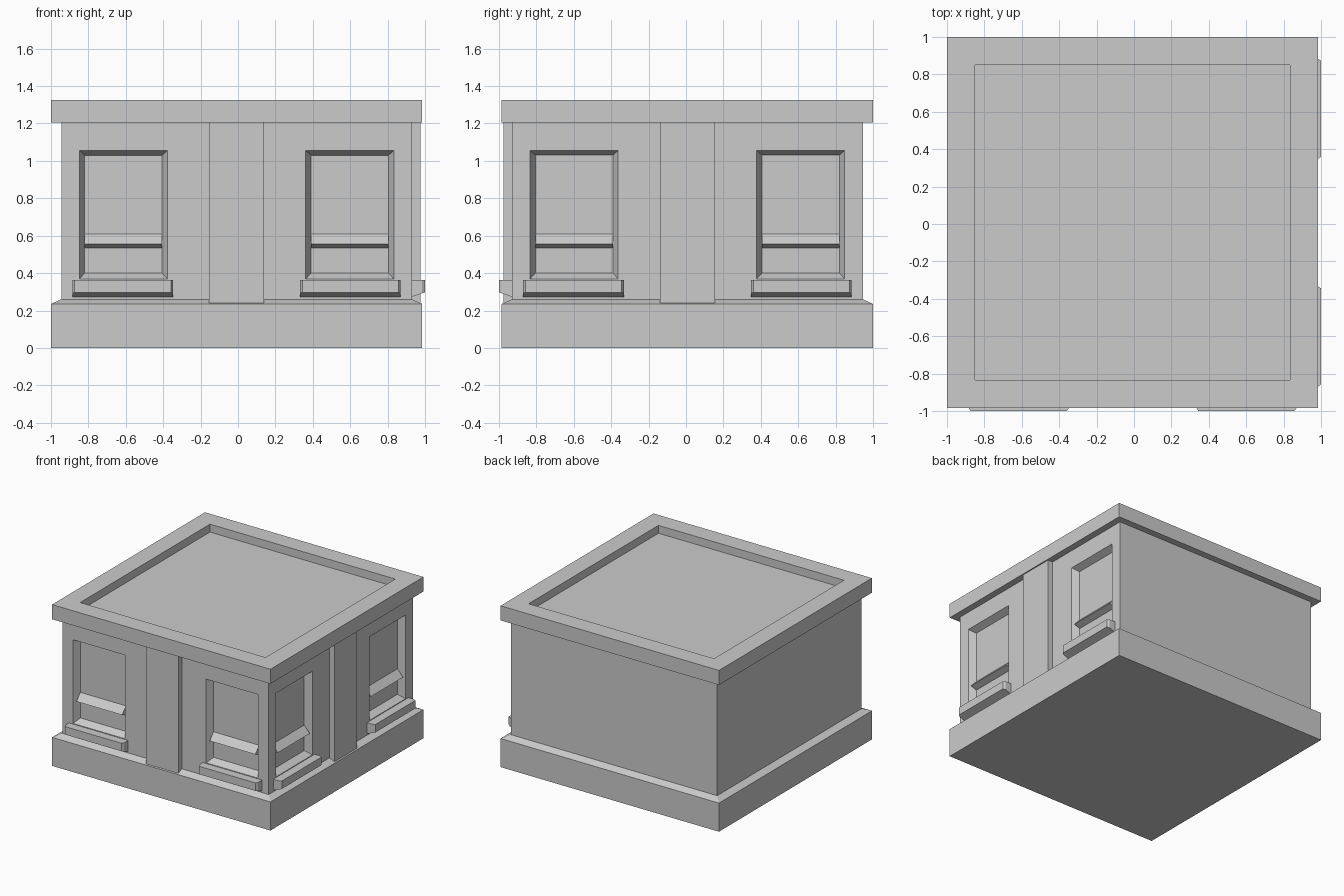
import bpy, bmesh

if "Cube" in bpy.data.objects:
    bpy.data.objects.remove(bpy.data.objects["Cube"])

CX, CY = -0.0075, 0.0075          # centre of the square plan
WALL = 0.9375                     # half width of walls
PANE = 0.8825                     # window pane distance from centre


def make(name, verts, faces):
    bm = bmesh.new()
    vs = [bm.verts.new(v) for v in verts]
    for f in faces:
        bm.faces.new([vs[i] for i in f])
    bmesh.ops.recalc_face_normals(bm, faces=bm.faces)
    me = bpy.data.meshes.new(name)
    bm.to_mesh(me)
    bm.free()
    ob = bpy.data.objects.new(name, me)
    bpy.context.collection.objects.link(ob)
    return ob


def loft(name, loops):
    """Skin a stack of equal-length point loops and cap both ends."""
    n = len(loops[0])
    verts = [p for l in loops for p in l]
    faces = [list(range(n)), list(range(len(verts) - n, len(verts)))]
    for k in range(len(loops) - 1):
        for i in range(n):
            j = (i + 1) % n
            faces.append([k * n + i, k * n + j, (k + 1) * n + j, (k + 1) * n + i])
    return make(name, verts, faces)


def square(h, z):
    return [(CX + a * h, CY + b * h, z) for a, b in ((-1, -1), (1, -1), (1, 1), (-1, 1))]


def place(side, u, v, z):
    """u along the facade, v outwards; side 0 = front, 1 = right."""
    return (CX + u, CY - v, z) if side == 0 else (CX + v, CY + u, z)


def rect(side, u0, u1, z0, z1, v):
    return [place(side, u, v, z) for u, z in ((u0, z0), (u1, z0), (u1, z1), (u0, z1))]


# plinth, walls and roof with parapet
loft("plinth", [square(0.9925, 0), square(0.9925, 0.235), square(WALL, 0.26)])
walls = loft("walls", [square(WALL, 0.25), square(WALL, 1.21)])
loft("roof", [square(0.9925, 1.205), square(0.9925, 1.325),
              square(0.8425, 1.325), square(0.8425, 1.26)])

for side, label in enumerate(("front", "right")):
    # central pilaster
    loft(label + "_pilaster", [rect(side, -0.1475, 0.1475, 0.235, 1.21, v)
                               for v in (0.92, 0.9825)])
    for s, hand in ((-1, "left"), (1, "right")):
        tag = f"{label}_{hand}_"
        # splayed window opening, slightly over-extended outwards
        cutter = loft(tag + "cutter", [
            rect(side, s * 0.398, s * 0.8125, 0.40, 1.03, PANE),
            rect(side, s * 0.367, s * 0.843, 0.366, 1.058, WALL + 0.005)])
        mod = walls.modifiers.new("opening", 'BOOLEAN')
        mod.operation = 'DIFFERENCE'
        mod.solver = 'EXACT'
        mod.object = cutter
        bpy.context.view_layer.objects.active = walls
        bpy.ops.object.modifier_apply(modifier=mod.name)
        bpy.data.objects.remove(cutter)
        # sash rail: wedge across the pane
        prof = [(PANE - 0.01, 0.535), (PANE, 0.535), (0.934, 0.555),
                (PANE, 0.61), (PANE - 0.01, 0.61)]
        loft(tag + "sash_rail", [[place(side, s * u, v, z) for v, z in prof]
                                 for u in (0.398, 0.8125)])
        # sill with clipped front corners and sloping underside
        plan = [(0.34, 0.92), (0.34, 0.99), (0.352, 1.0075),
                (0.8655, 1.0075), (0.8775, 0.99), (0.8775, 0.92)]
        loft(tag + "sill", [
            [place(side, s * u, v, 0.273 + (v - WALL) * 0.35) for u, v in plan],
            [place(side, s * u, v, 0.363) for u, v in plan]])
